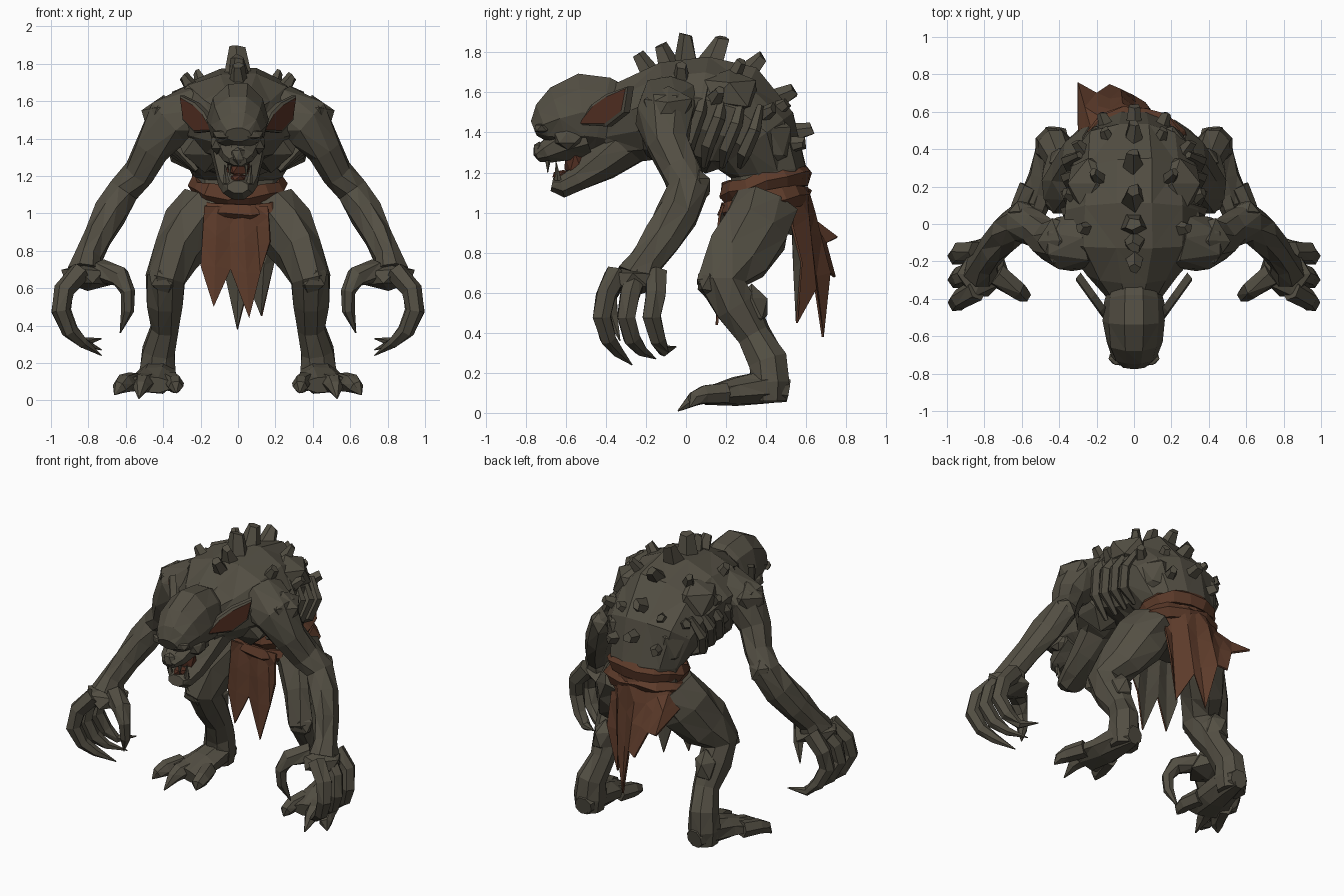
import bpy, bmesh, math, random
from mathutils import Vector, Matrix

random.seed(4)
if "Cube" in bpy.data.objects:
    bpy.data.objects.remove(bpy.data.objects["Cube"])


def material(name, rgb):
    mat = bpy.data.materials.new(name)
    mat.use_nodes = True
    mat.diffuse_color = (*rgb, 1)
    mat.node_tree.nodes["Principled BSDF"].inputs["Base Color"].default_value = (*rgb, 1)
    return mat


hide = material("grey olive hide", (.086, .077, .056))
cloth = material("brown cloth", (.108, .043, .023))
flesh = material("dark red flesh", (.085, .028, .016))


def finish(name, bm, mats, mirror=False):
    mesh = bpy.data.meshes.new(name)
    bm.to_mesh(mesh)
    bm.free()
    obj = bpy.data.objects.new(name, mesh)
    bpy.context.collection.objects.link(obj)
    for mat in mats:
        mesh.materials.append(mat)
    if mirror:
        obj.modifiers.new("Mirror", "MIRROR").use_mirror_merge = False
    return obj


def rough(bm, amount):
    for v in bm.verts:
        v.co += Vector([random.uniform(-amount, amount) for _ in range(3)])


def tube(name, path, sides=7, mirror=True, jitter=.08, mat=hide):
    """Loft through (x, y, z, radius across, radius deep) stations."""
    bm = bmesh.new()
    centres = [Vector(p[:3]) for p in path]
    rings = []
    for i, p in enumerate(path):
        t = (centres[min(i + 1, len(path) - 1)] - centres[max(i - 1, 0)]).normalized()
        u = (Vector((1, 0, 0)) - t * t.x).normalized()
        w = t.cross(u)
        a, b = p[3], p[-1]
        ring = []
        for k in range(sides):
            ang = math.tau * (k + .5) / sides + math.pi / 2
            grow = 1 + random.uniform(-jitter, jitter)
            ring.append(bm.verts.new(centres[i] + (u * a * math.cos(ang) + w * b * math.sin(ang)) * grow))
        rings.append(ring)
    for low, high in zip(rings, rings[1:]):
        for k in range(sides):
            n = (k + 1) % sides
            bm.faces.new((low[k], low[n], high[n], high[k]))
    bm.faces.new(rings[0])
    bm.faces.new(rings[-1])
    bmesh.ops.recalc_face_normals(bm, faces=bm.faces)
    bmesh.ops.triangulate(bm, faces=bm.faces)
    return finish(name, bm, [mat], mirror)


def lump(name, place, size, mirror=True, mat=hide):
    bm = bmesh.new()
    bmesh.ops.create_icosphere(bm, subdivisions=1, radius=1)
    rough(bm, .12)
    bmesh.ops.transform(bm, matrix=Matrix.LocRotScale(Vector(place), None, Vector(size)), verts=bm.verts)
    return finish(name, bm, [mat], mirror)


def knob(name, place, normal, wide, tall, tip=.5, mirror=False, mat=hide):
    """Tapered blunt spike standing on a surface."""
    bm = bmesh.new()
    bmesh.ops.create_cone(bm, cap_ends=True, segments=5, radius1=wide, radius2=wide * tip, depth=tall)
    rough(bm, wide * .15)
    turn = Vector(normal).to_track_quat("Z", "Y")
    bmesh.ops.transform(bm, matrix=Matrix.LocRotScale(Vector(place), turn, None), verts=bm.verts)
    return finish(name, bm, [mat], mirror)


def flap(name, top, bottom, facing):
    """Ragged hanging cloth, brown outside and grey inside."""
    bm = bmesh.new()
    rows = []
    for f in (0, .3, .6, 1):
        row = []
        for i, (a, b) in enumerate(zip(top, bottom)):
            fold = Vector((0, .012 * (-1) ** i * (f > 0), 0))
            row.append(bm.verts.new(Vector(a).lerp(Vector(b), f) + fold))
        rows.append(row)
    for up, down in zip(rows, rows[1:]):
        for i in range(len(up) - 1):
            bm.faces.new((up[i], up[i + 1], down[i + 1], down[i]))
    bm.normal_update()
    if sum(f.normal.y for f in bm.faces) * facing < 0:
        bmesh.ops.reverse_faces(bm, faces=bm.faces)
    bmesh.ops.triangulate(bm, faces=bm.faces)
    solid = finish(name, bm, [cloth, hide]).modifiers.new("Thickness", "SOLIDIFY")
    solid.thickness = .012
    solid.material_offset = 1


# Torso, from neck over the hunched back to the pelvis
tube("torso", [(0, -.42, 1.42, .12, .18), (0, -.26, 1.46, .25, .21), (0, -.1, 1.51, .38, .25),
               (0, .06, 1.5, .37, .29), (0, .22, 1.45, .35, .3), (0, .35, 1.36, .32, .25),
               (0, .41, 1.2, .25, .19), (0, .4, 1.02, .23, .18), (0, .39, .9, .17, .14)],
     sides=12, mirror=False, jitter=.05)
lump("chest_muscle", (.17, -.1, 1.36), (.17, .15, .13))
lump("shoulder_blade", (.22, .2, 1.6), (.14, .17, .13))
lump("back_muscle", (.19, .42, 1.36), (.11, .12, .16))

# Ribs along the flank
for i in range(4):
    y = .02 + .09 * i
    tube("rib", [(.29, y + .08, 1.62 - .03 * i, .02), (.36, y + .05, 1.5 - .03 * i, .035),
                 (.33, y, 1.36 - .02 * i, .035), (.22, y - .02, 1.23, .015)], sides=5)

# Spine knobs and loose back knobs
for y, z, wide in ((-.2, 1.72, .06), (-.1, 1.76, .07), (.0, 1.81, .075), (.15, 1.8, .075),
                   (.33, 1.72, .07), (.47, 1.57, .065), (.55, 1.4, .055)):
    knob("spine_knob", (0, y, z), (0, y * 1.5, z - 1.2), wide, .16)
for x, y, z in ((.2, .25, 1.71), (.26, -.02, 1.69), (.28, .4, 1.5), (.14, .46, 1.52), (.33, .15, 1.58), (.16, .54, 1.34)):
    knob("back_knob", (x, y, z), (x, y * .8, z - 1.3), .05, .11, mirror=True)

# Arms
tube("arm", [(.22, -.08, 1.54, .16), (.37, -.11, 1.48, .15), (.46, -.09, 1.34, .1, .11),
             (.53, -.03, 1.22, .085, .1), (.61, .01, 1.12, .09, .11), (.68, -.04, 1.0, .09, .11),
             (.75, -.12, .87, .08, .1), (.8, -.2, .76, .075, .09), (.81, -.24, .68, .1, .12)], sides=8)
lump("shoulder", (.39, -.1, 1.49), (.13, .14, .14))
lump("elbow", (.6, .06, 1.13), (.07, .07, .08))
lump("palm", (.81, -.25, .66), (.14, .15, .08))

# Clawed fingers and thumb
for start, middle, end, drop in ((-.35, -.42, -.27, .24), (-.25, -.3, -.15, .27), (-.15, -.17, -.05, .33)):
    tube("finger", [(.84, start, .69, .06), (.93, middle + .02, .59, .055), (.945, middle, .48, .05),
                    (.9, middle + .03, .37, .045), (.83, (middle + end) / 2, .31, .03), (.73, end, drop, .003)], sides=6)
tube("thumb", [(.74, -.27, .69, .065), (.63, -.35, .66, .055), (.59, -.38, .58, .04),
               (.59, -.37, .48, .035), (.63, -.33, .36, .003)], sides=6)

# Legs
tube("leg", [(.17, .39, 1.04, .14, .17), (.25, .35, .92, .16, .18), (.33, .26, .78, .13, .17),
             (.39, .18, .65, .11, .13), (.39, .25, .53, .1, .12), (.39, .34, .39, .08, .085),
             (.42, .41, .26, .095, .1), (.43, .42, .15, .1, .1), (.43, .42, .06, .09, .09)], sides=8)
lump("kneecap", (.39, .12, .65), (.09, .07, .09))
lump("calf", (.38, .33, .53), (.08, .08, .12))

# Feet with three splayed claws
tube("foot", [(.42, .51, .11, .06, .06), (.43, .4, .13, .1, .09), (.45, .25, .11, .12, .075),
              (.48, .1, .085, .15, .045)], sides=8)
for root, side, tip, low in ((.37, .34, .33, .04), (.47, .51, .53, .01), (.56, .61, .66, .03)):
    front = -.04 if low < .02 else .02
    tube("toe", [(root, .2, .1, .055), (side, .09, .09, .05), ((side + tip) / 2, .04, .07, .04),
                 (tip, front, low, .004)], sides=6)

# Skull, snout and jaw
tube("skull", [(0, -.3, 1.45, .13, .17), (0, -.42, 1.49, .16, .2), (0, -.52, 1.5, .165, .2),
               (0, -.63, 1.47, .15, .17), (0, -.71, 1.44, .12, .11), (0, -.76, 1.42, .07, .04)],
     sides=10, mirror=False, jitter=.03)
tube("snout", [(0, -.5, 1.38, .13, .1), (0, -.62, 1.34, .11, .09), (0, -.7, 1.3, .085, .06),
               (0, -.745, 1.28, .05, .03)], sides=8, mirror=False, jitter=.04)
tube("lower_jaw", [(0, -.28, 1.36, .16, .13), (0, -.42, 1.25, .13, .1), (0, -.54, 1.17, .11, .065),
                   (0, -.62, 1.13, .085, .06), (0, -.67, 1.14, .06, .035)], sides=8, mirror=False, jitter=.04)
lump("mouth_lining", (0, -.55, 1.25), (.075, .06, .08), False, flesh)
lump("tongue", (0, -.61, 1.19), (.05, .06, .025), False, flesh)
lump("brow", (.07, -.72, 1.42), (.075, .045, .03))
lump("cheekbone", (.11, -.59, 1.37), (.045, .08, .06))
lump("nose", (0, -.735, 1.31), (.045, .03, .05), False)
knob("lower_tusk", (.065, -.645, 1.21), (.1, -.1, 1), .018, .1, .1, True)
knob("upper_fang", (.045, -.69, 1.23), (0, 0, -1), .014, .06, .1, True)

# Pointed ears with a red hollow
bm = bmesh.new()
outline = [(-.54, 1.44), (-.47, 1.54), (-.4, 1.59), (-.29, 1.63), (-.31, 1.5), (-.4, 1.43)]
hollow = bm.faces.new([bm.verts.new((.13 + (y + .54) * .72, y, z)) for y, z in outline])
bm.normal_update()
if hollow.normal.x < 0:
    hollow.normal_flip()
back = bmesh.ops.extrude_face_region(bm, geom=[hollow], use_keep_orig=True)
for v in back["geom"]:
    if isinstance(v, bmesh.types.BMVert):
        v.co += Vector((-.025, .03, 0))
bmesh.ops.inset_region(bm, faces=[hollow], thickness=.014, depth=-.008)
hollow.material_index = 1
bmesh.ops.recalc_face_normals(bm, faces=bm.faces)
finish("ear", bm, [hide, flesh], True)

# Wrapped belt bands
for name, z, y, tilt, size in (("upper_belt", 1.145, .4, .27, (1.0, .9, 1.2)), ("lower_belt", 1.05, .39, .22, (1.12, .9, 1.1))):
    bpy.ops.mesh.primitive_torus_add(major_segments=14, minor_segments=5, major_radius=.22,
                                     minor_radius=.05, location=(0, y, z), rotation=(tilt, 0, 0))
    belt = bpy.context.object
    belt.name = name
    belt.scale = size
    belt.data.materials.append(cloth)
    for v in belt.data.vertices:
        v.co += Vector([random.uniform(-.012, .012) for _ in range(3)])

# Ragged loincloth, front and back
ends = ((-.2, .72), (-.13, .5), (-.04, .7), (.06, .44), (.12, .68), (.17, .85))
flap("front_loincloth", [(-.18 + .068 * i, .18, 1.04) for i in range(6)], [(x, .16, z) for x, z in ends], -1)
ends = ((.19, .57, .75), (.13, .57, .45), (.06, .64, .62), (0, .7, .38), (-.07, .71, .7),
        (-.13, .76, .68), (-.2, .69, .85), (-.3, .77, .88), (-.3, .42, .98))
flap("back_loincloth", [(.21 * math.cos(math.tau * i / 17), .4 + .21 * math.sin(math.tau * i / 17), 1.13)
                        for i in range(1, 10)], ends, 1)
